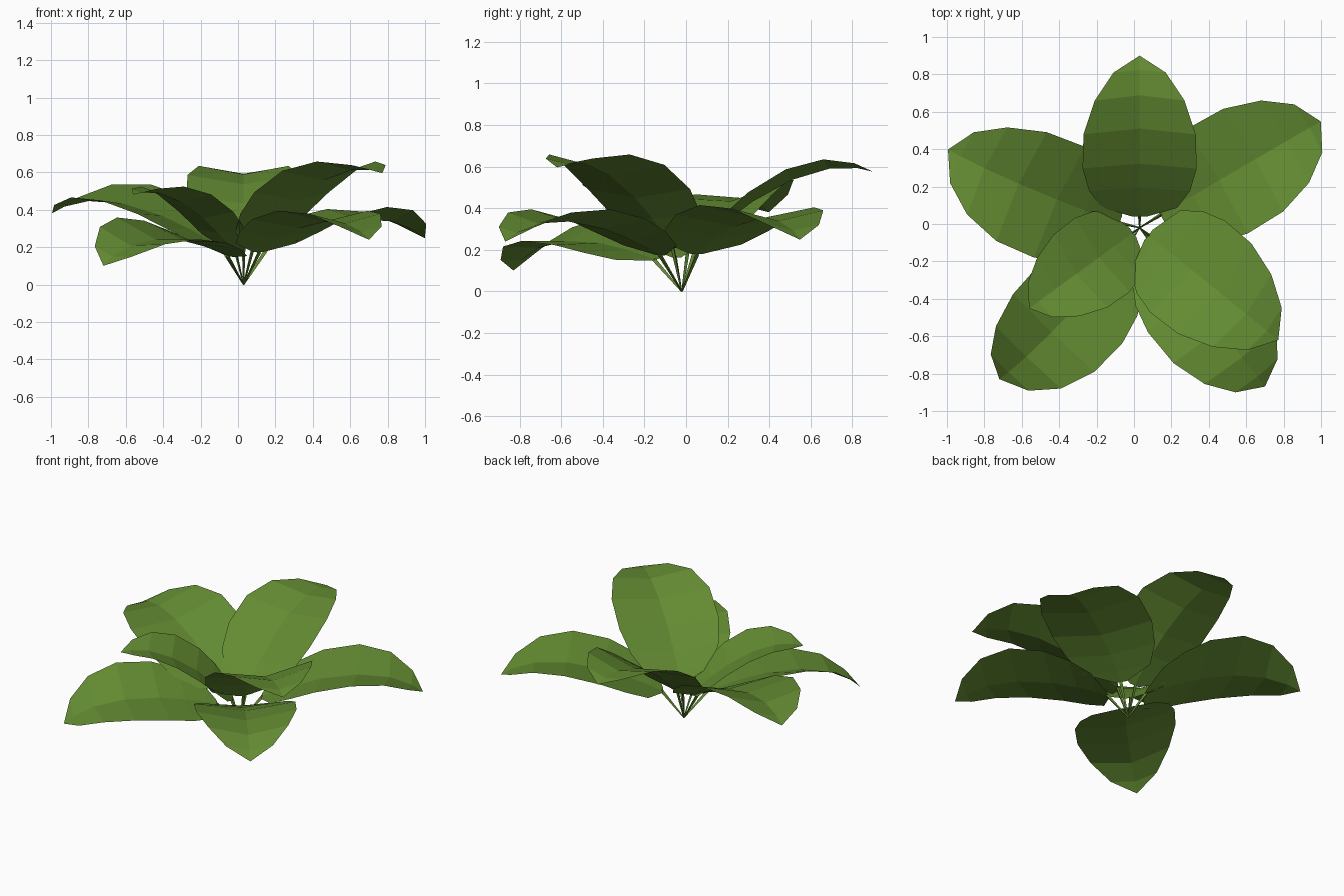
import bpy, bmesh, math
from mathutils import Matrix, Vector

if "Cube" in bpy.data.objects:
    bpy.data.objects.remove(bpy.data.objects["Cube"])

green = bpy.data.materials.new("leaf green")
green.diffuse_color = (0.125, 0.26, 0.032, 1)
green.use_nodes = True
green.node_tree.nodes["Principled BSDF"].inputs["Base Color"].default_value = green.diffuse_color

ROOT = Vector((0.03, -0.02, 0.0))

# Blade rows along the leaf: distance, midrib height, half width, margin height
ROWS = [
    (0.157, 0.138, 0.035, 0.140),
    (0.231, 0.152, 0.200, 0.170),
    (0.360, 0.172, 0.270, 0.205),
    (0.520, 0.186, 0.305, 0.235),
    (0.734, 0.174, 0.300, 0.233),
    (0.913, 0.125, 0.240, 0.178),
    (1.030, 0.055, 0.140, 0.083),
]
TIP = (1.085, 0, 0)

# Each leaf: name, azimuth, elevation, roll (degrees), tip distance
LEAVES = [
    ("back_leaf", 90, 32, 0, 1.085),
    ("back_right_leaf", 30.4, 12.5, -1, 1.15),
    ("back_left_leaf", 157.8, 19, -8, 1.17),
    ("front_left_upper_leaf", -143.9, 33.3, 0, 0.875),
    ("front_right_upper_leaf", -39, 32, 0, 1.125),
    ("front_left_lower_leaf", -132.8, 5.2, -11, 1.108),
    ("front_right_lower_leaf", -51.7, 12.5, 0, 1.108),
]


def make_leaf(name, azimuth, elevation, roll, length):
    bm = bmesh.new()
    # folded blade: left margin, midrib, right margin in every row
    rows = [[bm.verts.new(p) for p in ((u, w, h), (u, 0, v), (u, -w, h))]
            for u, v, w, h in ROWS]
    for a, b in zip(rows, rows[1:]):
        bm.faces.new((a[0], a[1], b[1], b[0]))
        bm.faces.new((a[1], a[2], b[2], b[1]))
    tip = bm.verts.new(TIP)
    last = rows[-1]
    bm.faces.new((last[0], last[1], tip))
    bm.faces.new((last[1], last[2], tip))
    # thin three-sided stem
    start, end = Vector((0, 0, 0)), Vector((0.165, 0, 0.138))
    axis = end - start
    place = Matrix.Translation((start + end) / 2) @ axis.to_track_quat('Z', 'Y').to_matrix().to_4x4()
    bmesh.ops.create_cone(bm, cap_ends=True, segments=3, radius1=0.004,
                          radius2=0.011, depth=axis.length, matrix=place)
    # tilt and turn the leaf about the root
    turn = (Matrix.Rotation(math.radians(azimuth), 4, 'Z')
            @ Matrix.Rotation(math.radians(-elevation), 4, 'Y')
            @ Matrix.Rotation(math.radians(roll), 4, 'X')
            @ Matrix.Scale(length / TIP[0], 4))
    bm.transform(Matrix.Translation(ROOT) @ turn)
    mesh = bpy.data.meshes.new(name)
    bm.to_mesh(mesh)
    bm.free()
    mesh.materials.append(green)
    bpy.context.collection.objects.link(bpy.data.objects.new(name, mesh))


for leaf in LEAVES:
    make_leaf(*leaf)
